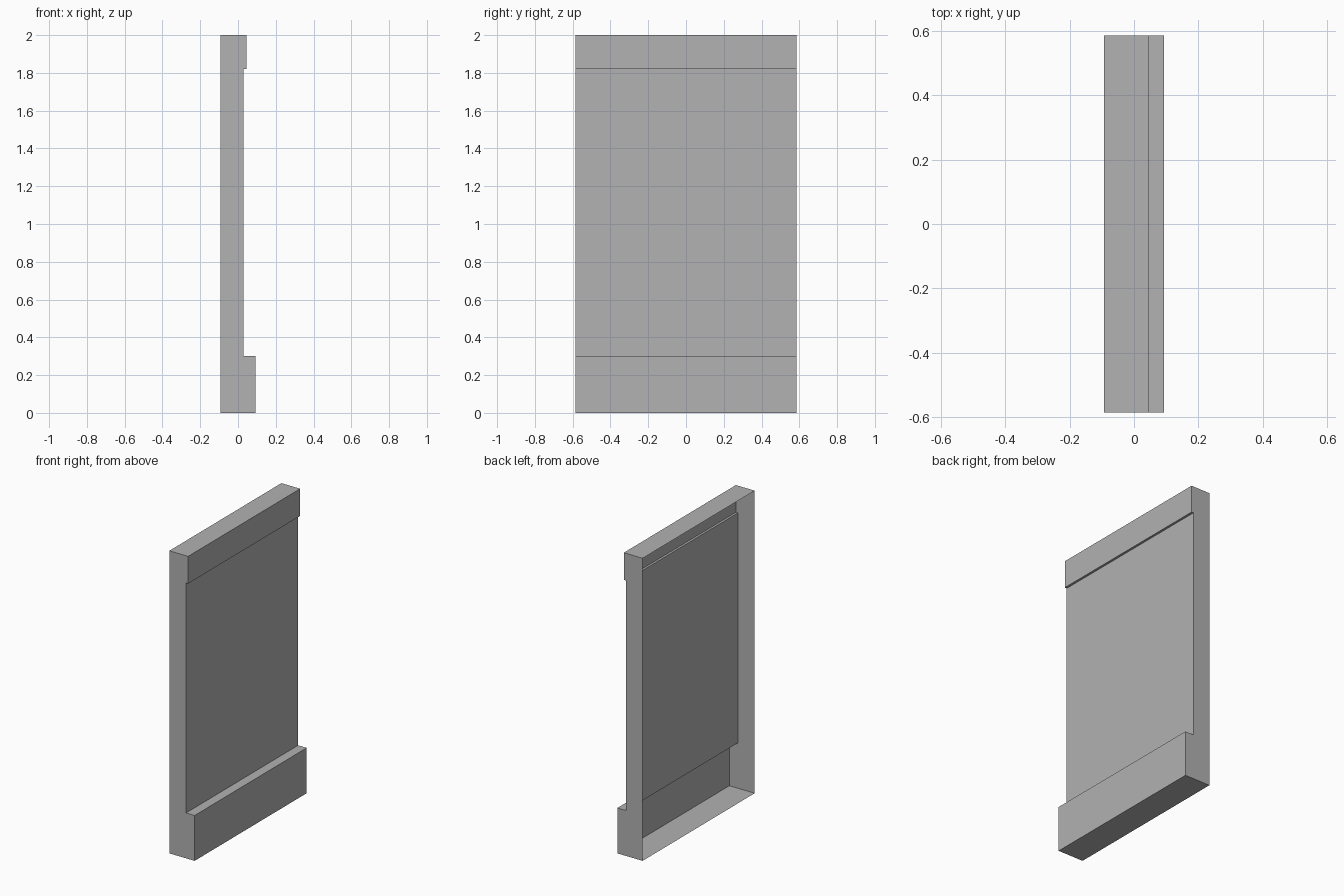
import bpy, bmesh

if "Cube" in bpy.data.objects:
    bpy.data.objects.remove(bpy.data.objects["Cube"])

HALF_LENGTH = 0.585
BACK = -0.0925

# Wall cross-section (x, z), from back bottom round to back top; the back is open
PROFILE = [
    (BACK, 0.0),
    (0.0925, 0.0), (0.0925, 0.30),   # baseboard
    (0.03, 0.30), (0.03, 1.82),      # recessed panel
    (0.045, 1.82), (0.045, 2.0),     # top trim
    (BACK, 2.0),
]

grey = bpy.data.materials.new("plain grey")
grey.diffuse_color = (0.445, 0.445, 0.445, 1.0)
grey.use_nodes = True
grey.node_tree.nodes["Principled BSDF"].inputs["Base Color"].default_value = grey.diffuse_color

bm = bmesh.new()
front = [bm.verts.new((x, -HALF_LENGTH, z)) for x, z in PROFILE]
back = [bm.verts.new((x, HALF_LENGTH, z)) for x, z in PROFILE]

# End caps
bm.faces.new(front)
bm.faces.new(back[::-1])

# Floor, trim, panel and top strips, leaving the rear side open
for i in range(len(PROFILE) - 1):
    bm.faces.new((front[i + 1], front[i], back[i], back[i + 1]))

mesh = bpy.data.meshes.new("wall_panel")
bm.to_mesh(mesh)
bm.free()
mesh.materials.append(grey)
wall = bpy.data.objects.new("wall_panel", mesh)
bpy.context.collection.objects.link(wall)
